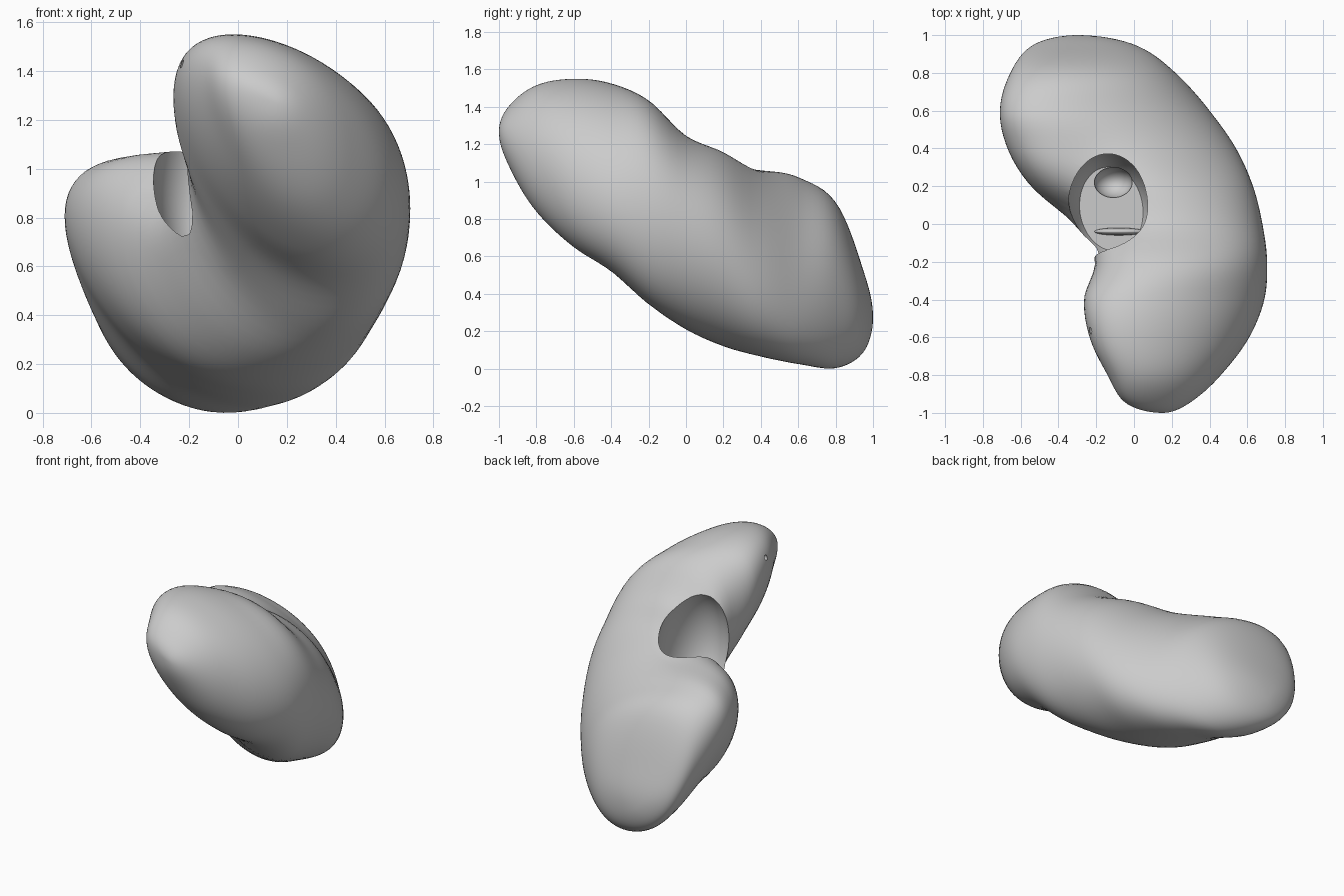
import bpy, bmesh, math
from mathutils import Vector, Matrix

cube = bpy.data.objects.get("Cube")
if cube:
    bpy.data.objects.remove(cube, do_unlink=True)

grey = bpy.data.materials.new("soft_grey")
grey.use_nodes = True
grey.diffuse_color = (0.6, 0.6, 0.6, 1)
grey.node_tree.nodes["Principled BSDF"].inputs["Base Color"].default_value = (0.6, 0.6, 0.6, 1)

# Cross-sections along y: y, x min, x max, z min, z max, lean
KEYS = [
    (-1.00, 0.15, 0.15, 1.27, 1.27, -0.40),
    (-0.95, -0.04, 0.29, 1.09, 1.40, -0.40),
    (-0.80, -0.14, 0.46, 0.84, 1.515, -0.42),
    (-0.60, -0.235, 0.61, 0.65, 1.55, -0.44),
    (-0.40, -0.265, 0.69, 0.52, 1.525, -0.40),
    (-0.20, -0.22, 0.705, 0.345, 1.435, -0.24),
    (0.00, -0.34, 0.68, 0.21, 1.25, -0.10),
    (0.20, -0.55, 0.63, 0.12, 1.18, -0.15),
    (0.40, -0.67, 0.54, 0.065, 1.085, -0.32),
    (0.60, -0.71, 0.40, 0.025, 1.025, -0.45),
    (0.80, -0.655, 0.22, 0.003, 0.89, -0.36),
    (0.95, -0.53, 0.00, 0.09, 0.52, -0.25),
    (1.00, -0.30, -0.30, 0.27, 0.27, -0.20),
]
ANGLES = [math.acos(-k[0]) for k in KEYS]


def section(t):
    """Smooth interpolation of the keys; t runs from tip to tip."""
    i = max(j for j in range(len(KEYS) - 1) if ANGLES[j] <= t + 1e-9)

    def slope(j, c):
        a, b = max(j - 1, 0), min(j + 1, len(KEYS) - 1)
        return (KEYS[b][c] - KEYS[a][c]) / (ANGLES[b] - ANGLES[a])

    h = ANGLES[i + 1] - ANGLES[i]
    u = (t - ANGLES[i]) / h
    out = []
    for c in range(1, 6):
        p, q = KEYS[i][c], KEYS[i + 1][c]
        out.append((2*u**3 - 3*u*u + 1) * p + (u**3 - 2*u*u + u) * h * slope(i, c)
                   + (3*u*u - 2*u**3) * q + (u**3 - u*u) * h * slope(i + 1, c))
    return out


def full_cos(a):
    """Cosine with slightly fuller shoulders."""
    return (math.cos(a) - 0.007 * math.cos(3 * a)) / 0.993


def dent(p):
    """Soft hollow leading into the notch between the lobes."""
    d = (p - Vector((-0.26, 0.08, 1.02))).length
    return p + Vector((0.35, 0, -0.94)) * 0.15 * math.exp(-(d / 0.25) ** 2)


def finish(bm, name):
    bmesh.ops.recalc_face_normals(bm, faces=bm.faces)
    mesh = bpy.data.meshes.new(name)
    bm.to_mesh(mesh)
    bm.free()
    mesh.materials.append(grey)
    ob = bpy.data.objects.new(name, mesh)
    bpy.context.collection.objects.link(ob)
    return ob


def ellipsoid(name, centre, radii, turn=0, floor=None):
    """Ellipsoid, cut flat at the floor height if one is given."""
    bm = bmesh.new()
    m = (Matrix.Translation(centre) @ Matrix.Rotation(turn, 4, 'Z')
         @ Matrix.Diagonal((*radii, 1)))
    bmesh.ops.create_icosphere(bm, subdivisions=4, radius=1, matrix=m)
    if floor is not None:
        cut = bmesh.ops.bisect_plane(bm, geom=bm.verts[:] + bm.edges[:] + bm.faces[:],
                                     plane_co=(0, 0, floor), plane_no=(0, 0, -1),
                                     clear_outer=True)["geom_cut"]
        bmesh.ops.contextual_create(bm, geom=[g for g in cut if isinstance(g, bmesh.types.BMEdge)])
    return finish(bm, name)


# Bean-shaped body lofted from tip to tip
RINGS, SIDES = 72, 80
bm = bmesh.new()
rings = []
for r in range(1, RINGS):
    t = math.pi * r / RINGS
    x0, x1, z0, z1, lean = section(t)
    ring = []
    for s in range(SIDES):
        a = 2 * math.pi * s / SIDES
        b = a + lean + 0.12 * math.cos(a) - math.pi / 2
        p = Vector(((x0 + x1) / 2 + (x1 - x0) / 2 * full_cos(a), -math.cos(t),
                    (z0 + z1) / 2 + (z1 - z0) / 2 * full_cos(b)))
        ring.append(bm.verts.new(dent(p)))
    rings.append(ring)
for ra, rb in zip(rings, rings[1:]):
    for s in range(SIDES):
        n = (s + 1) % SIDES
        bm.faces.new((ra[s], ra[n], rb[n], rb[s]))
for key, ring in ((KEYS[0], rings[0]), (KEYS[-1], rings[-1])):
    tip = bm.verts.new((key[1], key[0], key[3]))
    for s in range(SIDES):
        bm.faces.new((ring[s], ring[(s + 1) % SIDES], tip))
body = finish(bm, "body")

# Flat-floored cavity in the notch, its inner recess, and a tiny pit on the front lobe
cutters = [
    ellipsoid("cavity_cutter", (-0.12, 0.08, 0.98), (0.225, 0.30, 0.42), 0.15, 0.70),
    ellipsoid("recess_cutter", (-0.11, 0.22, 0.70), (0.10, 0.08, 0.12)),
    ellipsoid("pit_cutter", (-0.215, -0.56, 1.42), (0.022, 0.028, 0.028)),
]
bpy.context.view_layer.objects.active = body
for cutter in cutters:
    mod = body.modifiers.new(cutter.name, 'BOOLEAN')
    mod.operation = 'DIFFERENCE'
    mod.solver = 'EXACT'
    mod.object = cutter
    bpy.ops.object.modifier_apply(modifier=mod.name)
    bpy.data.objects.remove(cutter, do_unlink=True)

# Thin ridge crossing the cavity floor
ridge = ellipsoid("cavity_ridge", (-0.08, -0.04, 0.70), (0.13, 0.02, 0.06))

for ob in (body, ridge):
    bpy.ops.object.select_all(action='DESELECT')
    ob.select_set(True)
    bpy.context.view_layer.objects.active = ob
    bpy.ops.object.shade_smooth_by_angle(angle=math.radians(40))
